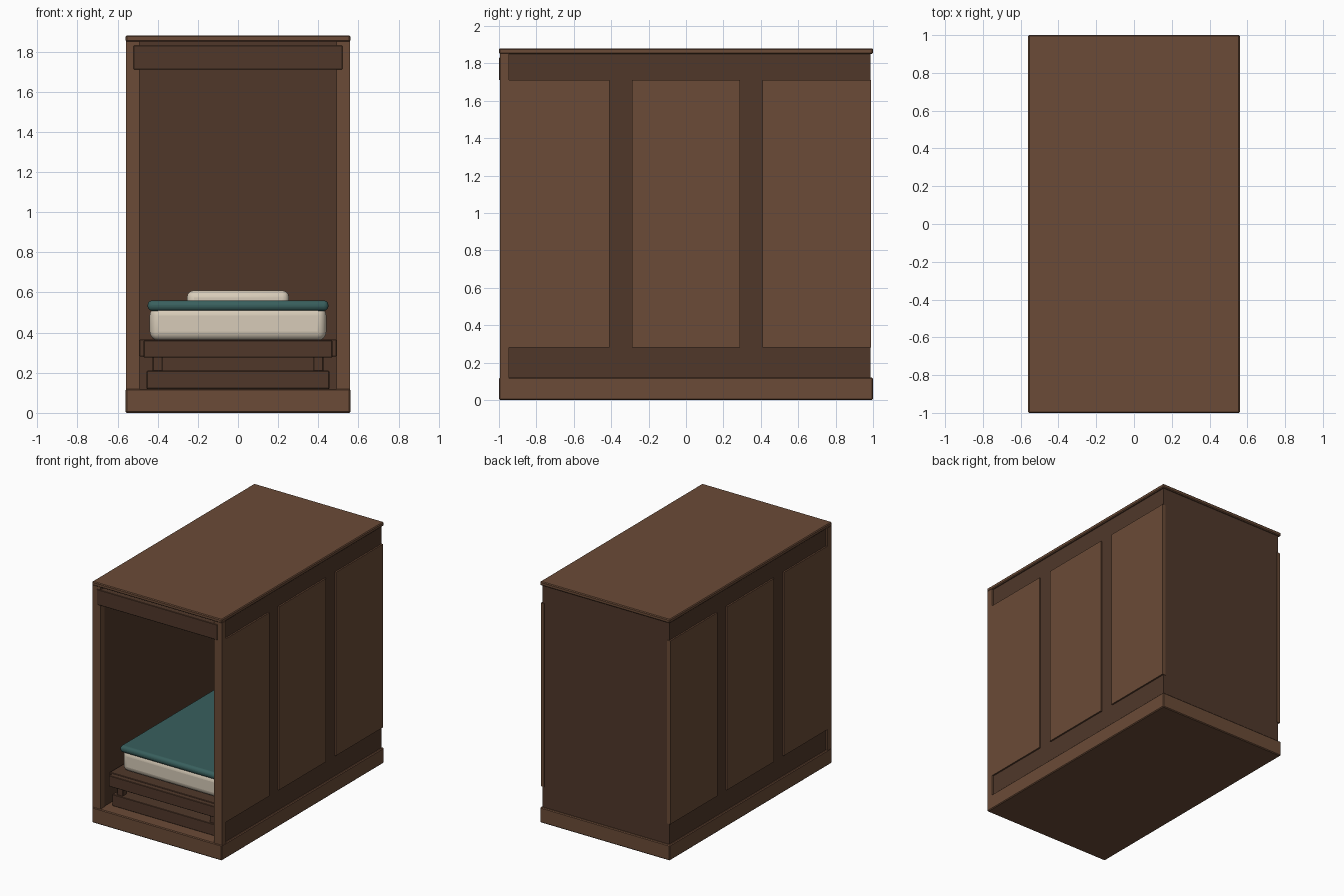
import bpy

if "Cube" in bpy.data.objects:
    bpy.data.objects.remove(bpy.data.objects["Cube"])


def material(name, rgb):
    m = bpy.data.materials.new(name)
    m.diffuse_color = (*rgb, 1)
    m.use_nodes = True
    m.node_tree.nodes["Principled BSDF"].inputs["Base Color"].default_value = m.diffuse_color
    return m


WOOD = material("wood", (0.145, 0.07, 0.038))
DARK = material("dark_wood", (0.08, 0.039, 0.023))
CREAM = material("linen", (0.68, 0.60, 0.48))
TEAL = material("teal_cloth", (0.04, 0.115, 0.11))


def box(name, x, y, z, mat, bevel=0.003, segments=1, smooth=False):
    """Box given by its (min, max) on each axis, with bevelled edges."""
    bpy.ops.mesh.primitive_cube_add(
        size=1, location=[(a + b) / 2 for a, b in (x, y, z)])
    ob = bpy.context.object
    ob.name = name
    ob.scale = [b - a for a, b in (x, y, z)]
    bpy.ops.object.transform_apply(location=False, rotation=False, scale=True)
    ob.data.materials.append(mat)
    if bevel:
        mod = ob.modifiers.new("bevel", "BEVEL")
        mod.width = bevel
        mod.segments = segments
    if smooth:
        bpy.ops.object.shade_smooth_by_angle(angle=0.7)
    return ob


def pair(name, x, y, z, mat, **kw):
    """Same box on the right and mirrored to the left."""
    box("right_" + name, x, y, z, mat, **kw)
    box("left_" + name, (-x[1], -x[0]), y, z, mat, **kw)


# cabinet shell
box("plinth", (-0.56, 0.56), (-1, 1), (0, 0.12), WOOD, 0.006)
box("roof", (-0.56, 0.56), (-1, 1), (1.85, 1.88), WOOD, 0.006)
box("back_wall", (-0.545, 0.545), (0.96, 0.987), (0.12, 1.85), DARK, 0)
pair("side_wall", (0.495, 0.535), (-0.96, 0.975), (0.12, 1.85), DARK, bevel=0)
pair("front_post", (0.49, 0.559), (-0.995, -0.945), (0.115, 1.852), WOOD, bevel=0)
box("front_header", (-0.52, 0.52), (-1, -0.95), (1.71, 1.83), DARK)

# side framing and raised panels
pair("top_rail", (0.53, 0.546), (-0.95, 0.985), (1.71, 1.85), DARK, bevel=0)
pair("bottom_rail", (0.53, 0.546), (-0.95, 0.985), (0.12, 0.28), DARK, bevel=0)
for i, y in enumerate((-0.35, 0.35)):
    pair(f"side_stile_{i + 1}", (0.53, 0.546), (y - 0.06, y + 0.06), (0.28, 1.71), DARK, bevel=0)
for i, y in enumerate((-0.7, 0, 0.7)):
    pair(f"side_panel_{i + 1}", (0.53, 0.558), (max(y - 0.29, -0.95), y + 0.29),
         (0.28, 1.71), WOOD, bevel=0)

# bed frame
box("bed_platform", (-0.49, 0.49), (-0.88, 0.96), (0.28, 0.365), DARK)
box("bed_front_rail", (-0.47, 0.47), (-0.92, -0.87), (0.275, 0.36), DARK)
box("under_bed_drawer", (-0.455, 0.455), (-0.90, -0.10), (0.12, 0.21), DARK)
for i, y in enumerate((-0.86, 0.86)):
    pair(f"bed_leg_{i + 1}", (0.375, 0.425), (y - 0.025, y + 0.025), (0.12, 0.285), DARK)

# bedding
box("mattress", (-0.44, 0.44), (-0.81, 0.93), (0.36, 0.53), CREAM, 0.045, 4, True)
box("blanket", (-0.45, 0.45), (-0.82, 0.48), (0.508, 0.56), TEAL, 0.022, 3, True)
box("pillow", (-0.255, 0.255), (0.53, 0.87), (0.51, 0.61), CREAM, 0.035, 3, True)
